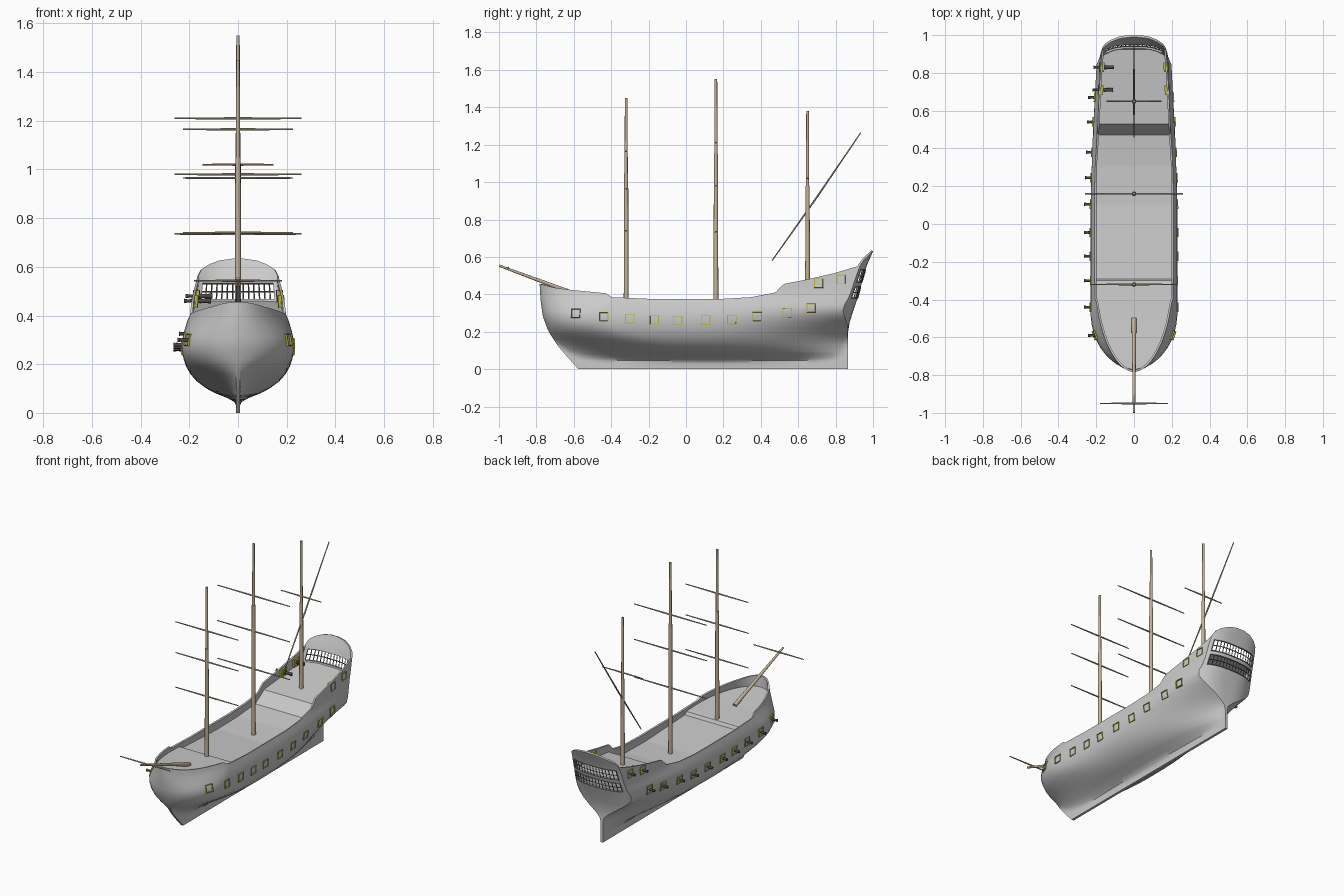
import bpy, bmesh, math
from mathutils import Vector, Matrix

if "Cube" in bpy.data.objects:
    bpy.data.objects.remove(bpy.data.objects["Cube"])


def material(name, rgb):
    m = bpy.data.materials.new(name)
    m.diffuse_color = (*rgb, 1)
    m.use_nodes = True
    m.node_tree.nodes["Principled BSDF"].inputs["Base Color"].default_value = m.diffuse_color
    return m


WOOD = material("wood", (0.55, 0.45, 0.32))
YELLOW = material("port_yellow", (0.5, 0.47, 0.04))
IRON = material("iron", (0.07, 0.07, 0.07))
LEAD = material("lattice_grey", (0.2, 0.2, 0.2))


def interp(pts, v):
    if v <= pts[0][0]:
        return pts[0][1]
    for (a, p), (b, q) in zip(pts, pts[1:]):
        if v <= b:
            return p + (q - p) * (v - a) / (b - a)
    return pts[-1][1]


def smooth(a, b, v):
    t = min(1, max(0, (v - a) / (b - a)))
    return t * t * (3 - 2 * t)


def finish(name, bm, mat=None, mods=(), angle=35):
    me = bpy.data.meshes.new(name)
    bm.to_mesh(me)
    bm.free()
    ob = bpy.data.objects.new(name, me)
    bpy.context.collection.objects.link(ob)
    if mat:
        me.materials.append(mat)
    bpy.ops.object.select_all(action='DESELECT')
    ob.select_set(True)
    bpy.context.view_layer.objects.active = ob
    for kind, props in mods:
        m = ob.modifiers.new(kind.title(), kind)
        for k, v in props.items():
            setattr(m, k, v)
        bpy.ops.object.modifier_apply(modifier=m.name)
    bpy.ops.object.shade_smooth_by_angle(angle=math.radians(angle))
    return ob


def orient(bm, test):
    # make the open shell face outward
    bmesh.ops.recalc_face_normals(bm, faces=bm.faces[:])
    bm.normal_update()
    if sum(test(f) * f.calc_area() for f in bm.faces) < 0:
        bmesh.ops.reverse_faces(bm, faces=bm.faces[:])


# Hull lines: midship section, stem, sternpost, sheer and deck profiles
SECTION = [(0, .008), (.03, .008), (.045, .016), (.06, .042), (.08, .092), (.1, .13),
           (.13, .17), (.16, .196), (.19, .213), (.22, .223), (.25, .229), (.28, .23),
           (.31, .227), (.34, .22), (.4, .202), (.5, .195), (.57, .185)]
STEM = [(0, -.575), (.06, -.63), (.12, -.682), (.2, -.735), (.28, -.765), (.36, -.777), (.46, -.783)]
STERN = [(0, .865), (.19, .865), (.25, .875), (.33, .9), (.38, .918), (.45, .937), (.55, .965), (.63, 1)]
SHEER = [(-.8, .46), (-.7, .435), (-.6, .422), (-.42, .405), (-.405, .385), (-.2, .376), (.2, .376),
         (.35, .385), (.48, .41), (.52, .455), (.65, .48), (.8, .515), (.95, .56)]
DECK = [(-.775, .385), (-.5, .363), (-.32, .353), (-.3, .35), (-.29, .33), (.1, .308), (.3, .315),
        (.47, .335), (.53, .41), (.65, .425), (.885, .455)]
LOW = [z for z, _ in SECTION if z < .35]


def taper(z):
    return 1 - .9 * smooth(.12, .34, z)


def end_width(z):
    return max(.008, interp(SECTION, z) * (1 - taper(z)))


def transom_y(x, z):
    return interp(STERN, z) - .06 * (abs(x) / .2) ** 3


def half_width(y, z):
    d = max(0, y - interp(STEM, z))
    length = .3 + .5 * (1 - smooth(.05, .25, z)) + max(0, z - .3) * 1.5
    e = .5 + .6 * (1 - smooth(.05, .22, z))
    bow = (1 - (1 - min(1, d / length)) ** 2) ** e
    v = min(1, max(0, y / transom_y(end_width(z), z)))
    return max(.008, interp(SECTION, z) * bow * (1 - taper(z) * v ** 2.2))


# Hull shell
bm = bmesh.new()
ts = [.2 * (i / 14) ** 2 for i in range(14)] + [.2 + .8 * i / 76 for i in range(77)]
rings = []
for t in ts:
    side = []
    for s in LOW + [.25, .5, .75, 1]:
        z = s if len(side) < len(LOW) else .4
        for _ in range(4):
            a, b = interp(STEM, z), transom_y(end_width(z), z)
            y = a + (b - a) * t
            if len(side) >= len(LOW):
                z = .34 + (interp(SHEER, y) - .34) * s
        side.append((half_width(y, z), y, z))
    rings.append([bm.verts.new((-x, y, z)) for x, y, z in reversed(side)] +
                 [bm.verts.new(p) for p in side])
for r0, r1 in zip(rings, rings[1:]):
    for j in range(len(r0) - 1):
        bm.faces.new((r0[j], r0[j + 1], r1[j + 1], r1[j]))
r = rings[0]
n = len(r)
for j in range(n // 2 - 1):
    bm.faces.new((r[j], r[j + 1], r[n - 2 - j], r[n - 1 - j]))
orient(bm, lambda f: f.normal.x * f.calc_center_median().x)
finish("hull", bm, mods=[('SOLIDIFY', dict(thickness=.01, offset=-1))])

# Transom with open window bands, and the lattice that fills them
rows = [(z, end_width(z)) for z in LOW + [.38, .44, .465, .53, .56]]
rows += [(.585, .155), (.605, .125), (.622, .08), (.63, .03)]
COLS = 16
bm, lat = bmesh.new(), bmesh.new()


def stern_point(b, f, z, w):
    return b.verts.new((f * w, transom_y(f * w, z), z))


for (z0, w0), (z1, w1) in zip(rows, rows[1:]):
    for c in range(COLS):
        f0, f1 = 2 * c / COLS - 1, 2 * (c + 1) / COLS - 1
        window = z0 in (.38, .465) and 0 < c < COLS - 1
        parts = 2 if window else 1
        for k in range(parts):
            a, b = k / parts, (k + 1) / parts
            za, zb = z0 + (z1 - z0) * a, z0 + (z1 - z0) * b
            wa, wb = w0 + (w1 - w0) * a, w0 + (w1 - w0) * b
            m = lat if window else bm
            m.faces.new([stern_point(m, *q) for q in
                         ((f0, za, wa), (f1, za, wa), (f1, zb, wb), (f0, zb, wb))])
for m in (bm, lat):
    bmesh.ops.remove_doubles(m, verts=m.verts[:], dist=.0003)
    orient(m, lambda f: f.normal.y)
finish("transom", bm, mods=[('SOLIDIFY', dict(thickness=.012, offset=-1))])
finish("stern_window_lattice", lat, LEAD,
       [('WIREFRAME', dict(thickness=.006, use_boundary=True))])

# Decks: forecastle, waist, sloped break and quarterdeck
bm = bmesh.new()
ys = sorted({y for y, _ in DECK} | {-.76 + .02 * i for i in range(82)})
line = [(half_width(y, interp(DECK, y)) - .003, y, interp(DECK, y)) for y in ys] + [(.1, .925, .46)]
pairs = [(bm.verts.new((-x, y, z)), bm.verts.new((x, y, z))) for x, y, z in line]
for (a, b), (c, d) in zip(pairs, pairs[1:]):
    bm.faces.new((a, b, d, c))
finish("deck", bm, angle=15)


# Spars
def spar(bm, p, q, r0, r1, seg=12):
    p, q = Vector(p), Vector(q)
    d = q - p
    m = Matrix.Translation((p + q) / 2) @ d.to_track_quat('Z', 'Y').to_matrix().to_4x4()
    bmesh.ops.create_cone(bm, cap_ends=True, segments=seg, radius1=r0, radius2=r1,
                          depth=d.length, matrix=m)


MASTS = [("fore", -.32, 1.45, .225, (.74, .965, 1.165)),
         ("main", .16, 1.55, .26, (.735, .98, 1.21)),
         ("mizzen", .65, 1.38, .145, (1.02,))]
for name, y, top, half, yards in MASTS:
    bm = bmesh.new()
    mid = top - .4
    spar(bm, (0, y, interp(DECK, y) - .01), (0, y, mid), .013, .011)
    spar(bm, (0, y, mid - .005), (0, y, top), .009, .007)
    finish(name + "_mast", bm, WOOD)
    bm = bmesh.new()
    for z in yards:
        for s in (-1, 1):
            spar(bm, (0, y, z), (s * half, y, z), .005, .003, 8)
    finish(name + "_yards", bm, WOOD)

bm = bmesh.new()
spar(bm, (0, .7, .92), (0, .46, .58), .005, .003, 8)
spar(bm, (0, .7, .92), (0, .935, 1.265), .005, .003, 8)
finish("lateen_yard", bm, WOOD)
bm = bmesh.new()
spar(bm, (0, -.5, .368), (0, -.998, .553), .013, .006)
finish("bowsprit", bm, WOOD)
bm = bmesh.new()
for s in (-1, 1):
    spar(bm, (0, -.95, .543), (s * .18, -.95, .543), .005, .003, 8)
finish("bowsprit_yard", bm, WOOD)

# Gun ports on both sides, guns run out on the left side
PORTS = [(-.59, .30), (-.44, .28), (-.30, .27), (-.17, .263), (-.045, .26), (.105, .262),
         (.245, .265), (.38, .28), (.54, .30), (.67, .325), (.71, .46), (.83, .48)]
bm, guns = bmesh.new(), bmesh.new()
for y, z in PORTS:
    w, h = half_width(y, z), .015
    nrm = Vector((1, -(half_width(y + h, z) - half_width(y - h, z)) / (2 * h),
                  -(half_width(y, z + h) - half_width(y, z - h)) / (2 * h))).normalized()
    rot = nrm.to_track_quat('X', 'Z').to_matrix().to_4x4()
    mat = Matrix.Translation(Vector((w, y, z)) - nrm * .009) @ rot @ Matrix.Diagonal((.026, .05, .05, 1))
    cube = bmesh.ops.create_cube(bm, size=1, matrix=mat)
    bm.normal_update()
    face = max({f for v in cube['verts'] for f in v.link_faces}, key=lambda f: f.normal.dot(nrm))
    bmesh.ops.inset_region(bm, faces=[face], thickness=.005)
    bmesh.ops.inset_region(bm, faces=[face], thickness=.001, depth=-.008)
    tip = -w - .035
    spar(guns, (tip + .11, y, z), (tip, y, z), .010, .006)
    spar(guns, (tip + .012, y, z), (tip, y, z), .007, .009)
    spar(guns, (tip + .07, y, z), (tip + .062, y, z), .011, .011)
finish("gun_ports", bm, YELLOW, [('MIRROR', dict(use_axis=(True, False, False)))])
finish("guns", guns, IRON)
